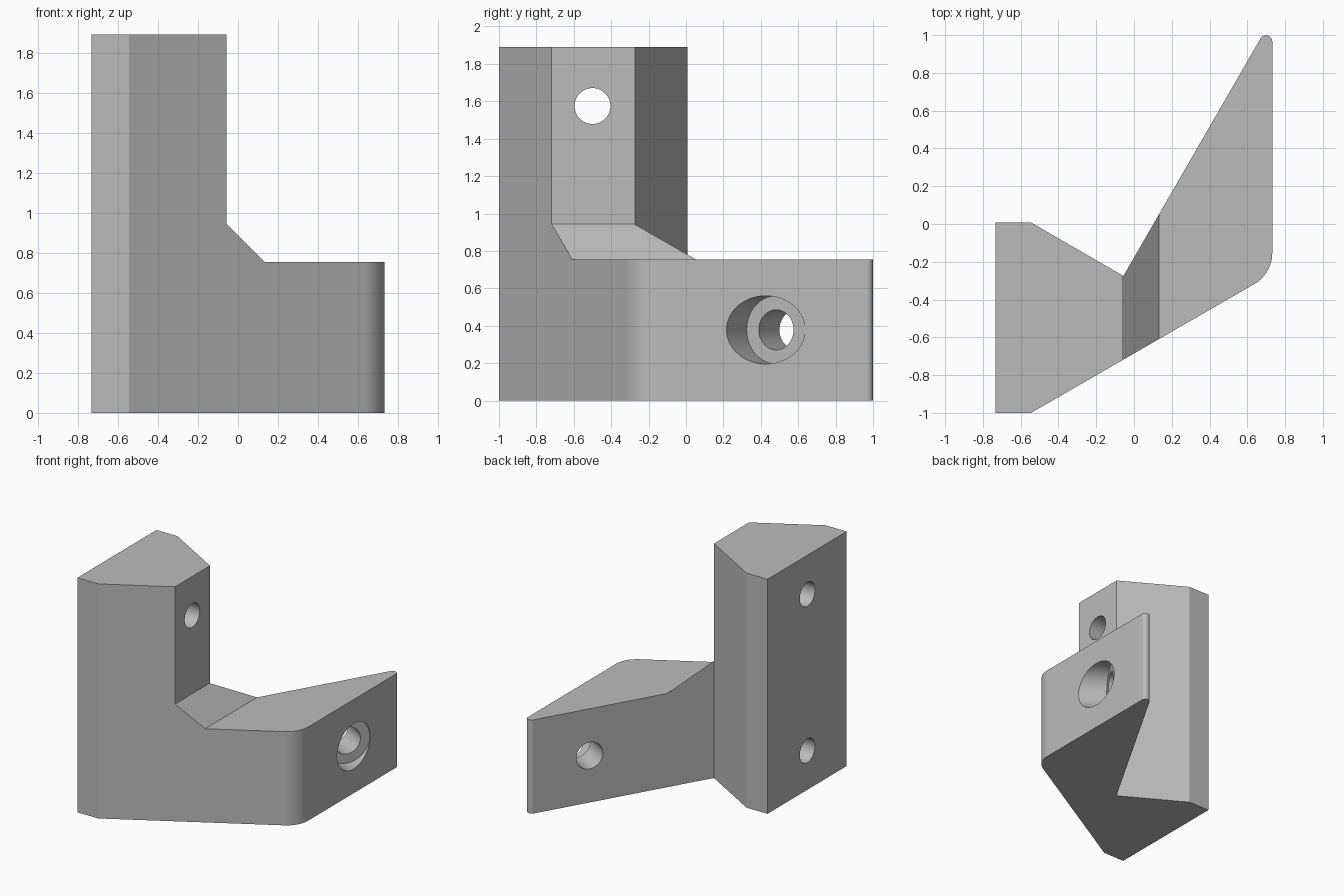
import bpy
import math
from mathutils import Vector

cube = bpy.data.objects.get("Cube")
if cube:
    bpy.data.objects.remove(cube, do_unlink=True)

grey = bpy.data.materials.new("plain grey")
grey.use_nodes = True
colour = (0.5, 0.5, 0.5, 1)
grey.diffuse_color = colour
grey.node_tree.nodes["Principled BSDF"].inputs["Base Color"].default_value = colour


def prism(name, ring, offset):
    """Solid made by sweeping a closed 3D ring along an offset."""
    n = len(ring)
    verts = [Vector(p) for p in ring] + [Vector(p) + Vector(offset) for p in ring]
    faces = [tuple(reversed(range(n))), tuple(range(n, 2 * n))]
    faces += [(i, (i + 1) % n, (i + 1) % n + n, i + n) for i in range(n)]
    mesh = bpy.data.meshes.new(name)
    mesh.from_pydata(verts, [], faces)
    mesh.materials.append(grey)
    obj = bpy.data.objects.new(name, mesh)
    bpy.context.collection.objects.link(obj)
    return obj


def fillet(before, corner, after, radius, steps=14):
    """Points of a rounded corner, running from one edge to the next."""
    c = Vector(corner)
    a = (Vector(before) - c).normalized()
    b = (Vector(after) - c).normalized()
    half = a.angle(b) / 2
    centre = c + (a + b).normalized() * radius / math.sin(half)
    start = c + a * radius / math.tan(half) - centre
    end = c + b * radius / math.tan(half) - centre
    turn = math.pi - 2 * half
    return [centre + (start * math.sin(turn * (1 - i / steps))
                      + end * math.sin(turn * i / steps)) / math.sin(turn)
            for i in range(steps + 1)]


def cylinder(name, start, direction, radius, depth):
    """Round cutter running from a start point along a direction."""
    d = Vector(direction).normalized()
    up = Vector((0, 0, 1))
    side = up.cross(d)
    ring = [Vector(start) + radius * (side * math.cos(t) + up * math.sin(t))
            for t in (math.tau * i / 64 for i in range(64))]
    # Ring turns counter-clockwise about d or its opposite; orient it outward
    if (ring[1] - ring[0]).cross(ring[2] - ring[1]).dot(d) < 0:
        ring.reverse()
    return prism(name, ring, d * depth)


# Footprint: post on one side, wedge-shaped arm on the other
front_foot, inner, heel, tip = (-0.545, -1), (-0.056, -0.275), (0.732, -0.263), (0.732, 1.09)
outline = [(-0.732, 0.008), (-0.732, -1), front_foot]
outline += fillet(front_foot, heel, tip, 0.19)
outline += fillet(heel, tip, inner, 0.033)
outline += [inner, (-0.545, 0.008)]
body = prism("angled_bracket", [(p[0], p[1], 0) for p in outline], (0, 0, 1.89))

# Space above the arm, with a sloping shoulder against the post
step = [(-0.058, 2.2), (-0.058, 0.945), (0.133, 0.755), (1.2, 0.755), (1.2, 2.2)]
cutters = [prism("step_cutter", [(x, 1.5, z) for x, z in reversed(step)], (0, -3, 0))]
for c in cutters:
    c.data.flip_normals() if c.data.polygons[0].normal.y < 0 else None

# Post holes: the upper goes through, the lower is blind
cutters.append(cylinder("upper_hole_cutter", (-1, -0.5, 1.575), (1, 0, 0), 0.096, 1.3))
cutters.append(cylinder("lower_hole_cutter", (-1, -0.5, 0.315), (1, 0, 0), 0.096, 0.94))

# Arm hole with a counterbore, square to the slanted back face
axis = Vector((-math.cos(math.pi / 6), 0.5, 0))
floor = Vector((0.636, 0.482, 0.378))
cutters.append(cylinder("counterbore_cutter", floor - axis * 0.6, axis, 0.182, 0.6))
cutters.append(cylinder("arm_hole_cutter", floor - axis * 0.5, axis, 0.107, 1.2))

bpy.context.view_layer.objects.active = body
for obj in bpy.context.selected_objects:
    obj.select_set(False)
body.select_set(True)
for cutter in cutters:
    cutter.hide_render = True
    mod = body.modifiers.new(cutter.name, "BOOLEAN")
    mod.operation = "DIFFERENCE"
    mod.solver = "EXACT"
    mod.object = cutter
    bpy.ops.object.modifier_apply(modifier=mod.name)
    bpy.data.objects.remove(cutter, do_unlink=True)

# Smooth rounds, crisp edges
bpy.ops.object.shade_smooth_by_angle(angle=math.radians(25))
weighted = body.modifiers.new("weighted_normals", "WEIGHTED_NORMAL")
weighted.keep_sharp = True
